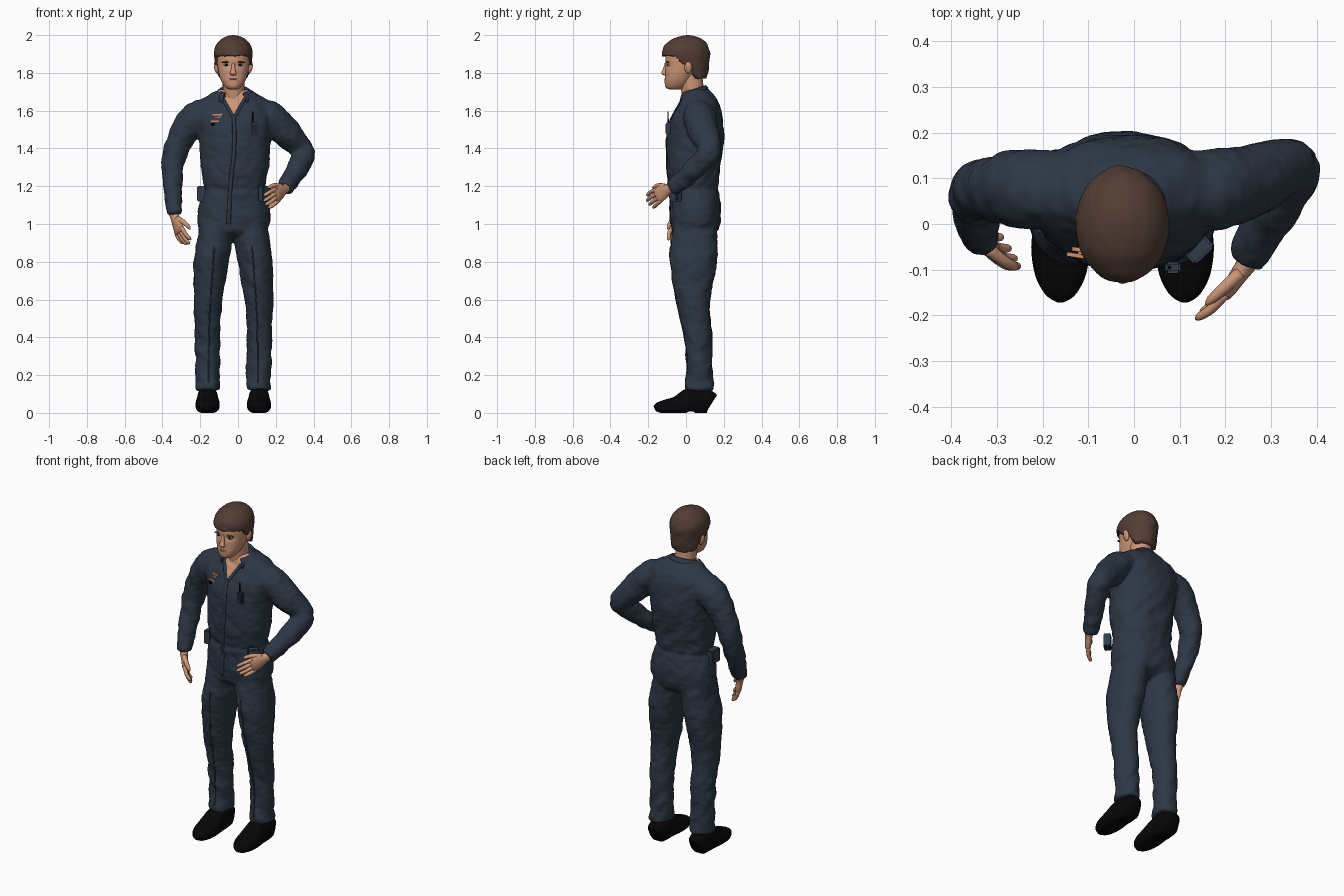
import bpy, bmesh, math
from mathutils import Vector, Matrix, noise
from mathutils.bvhtree import BVHTree

if "Cube" in bpy.data.objects:
    bpy.data.objects.remove(bpy.data.objects["Cube"])

CX = -0.025  # the figure's own centre line


def material(name, rgb):
    m = bpy.data.materials.new(name)
    m.diffuse_color = (*rgb, 1)
    m.use_nodes = True
    m.node_tree.nodes["Principled BSDF"].inputs["Base Color"].default_value = m.diffuse_color
    return m


NAVY = material("navy cloth", (0.026, 0.039, 0.06))
DARK = material("dark navy trim", (0.013, 0.019, 0.03))
SKIN = material("skin", (0.6, 0.3, 0.185))
HAIR = material("brown hair", (0.085, 0.047, 0.034))
BLACK = material("black leather", (0.002, 0.002, 0.0022))
SLATE = material("slate pouch", (0.03, 0.046, 0.07))
ORANGE = material("orange patch", (0.65, 0.27, 0.14))
LIP = material("lip", (0.42, 0.17, 0.12))
WHITE = material("eye white", (0.5, 0.42, 0.38))


def spline(p, steps):
    """Catmull-Rom through tuples of any length."""
    p = [Vector(q) for q in p]
    out = []
    for i in range(len(p) - 1):
        a, b, c, d = p[max(i - 1, 0)], p[i], p[i + 1], p[min(i + 2, len(p) - 1)]
        for s in range(steps):
            t = s / steps
            out.append(0.5 * (2 * b + (c - a) * t + (2 * a - 5 * b + 4 * c - d) * t * t
                              + (3 * b - a - 3 * c + d) * t ** 3))
    return out + [p[-1]]


def loft(bm, rings, steps=4, seg=24, ref=(0, 1, 0), level=False, power=1.0):
    """Skin rings (x, y, z, side radius, radius along ref) into a closed tube."""
    rings = [r if len(r) == 5 else (*r, r[3]) for r in rings]
    pts, ref, loops = spline(rings, steps), Vector(ref), []
    for i, p in enumerate(pts):
        n = Vector((pts[min(i + 1, len(pts) - 1)] - pts[max(i - 1, 0)])[:3]).normalized()
        if level:
            n = Vector((0, 0, 1))
        v = (ref - n * n.dot(ref)).normalized()
        u = v.cross(n)
        loop = []
        for k in range(seg):
            a = 2 * math.pi * k / seg
            c, s = math.cos(a), math.sin(a)
            c, s = math.copysign(abs(c) ** power, c), math.copysign(abs(s) ** power, s)
            loop.append(bm.verts.new(Vector(p[:3]) + u * c * max(p[3], .001) + v * s * max(p[4], .001)))
        loops.append(loop)
    for a, b in zip(loops, loops[1:]):
        for k in range(seg):
            bm.faces.new((a[k], a[(k + 1) % seg], b[(k + 1) % seg], b[k]))
    bm.faces.new(loops[0][::-1])
    bm.faces.new(loops[-1])


def finish(name, bm, *mats, smooth=True):
    bmesh.ops.recalc_face_normals(bm, faces=bm.faces[:])
    me = bpy.data.meshes.new(name)
    bm.to_mesh(me)
    bm.free()
    ob = bpy.data.objects.new(name, me)
    bpy.context.collection.objects.link(ob)
    for m in mats:
        me.materials.append(m)
    me.polygons.foreach_set("use_smooth", [smooth] * len(me.polygons))
    return ob


def tube(name, rings, mat, **kw):
    bm = bmesh.new()
    loft(bm, rings, **kw)
    return finish(name, bm, mat)


def ball(name, loc, radii, mat, tilt=0):
    bm = bmesh.new()
    bmesh.ops.create_uvsphere(bm, u_segments=16, v_segments=10, radius=1)
    bm.transform(Matrix.Translation(loc) @ Matrix.Rotation(tilt, 4, 'Y') @ Matrix.Diagonal((*radii, 1)))
    return finish(name, bm, mat)


def box(name, loc, size, mat, turn=0, bevel=0.005):
    bm = bmesh.new()
    bmesh.ops.create_cube(bm, size=1)
    bm.transform(Matrix.Translation(loc) @ Matrix.Rotation(turn, 4, 'Z') @ Matrix.Diagonal((*size, 1)))
    if bevel:
        bmesh.ops.bevel(bm, geom=bm.edges[:], offset=bevel, segments=2, affect='EDGES')
    return finish(name, bm, mat, smooth=False)


# Coverall: torso, legs and sleeves fused into one cloth surface
bm = bmesh.new()
loft(bm, [(-.02, .045, .925, .1, .06), (-.02, .045, .96, .165, .112), (-.02, .05, 1.0, .188, .128),
          (-.02, .05, 1.08, .187, .133), (-.02, .042, 1.19, .165, .128), (-.018, .04, 1.3, .18, .138),
          (-.018, .05, 1.45, .187, .148), (-.02, .057, 1.55, .2, .138), (-.02, .07, 1.63, .195, .106),
          (-.02, .067, 1.675, .145, .083), (-.02, .055, 1.71, .08, .063)], seg=40, level=True, power=.9)
for s in (-1, 1):
    loft(bm, [(CX + s * .09, .047, 1.02, .09, .11), (CX + s * .097, .045, .92, .092, .12),
              (CX + s * .117, .04, .8, .09, .123), (CX + s * .133, .037, .6, .075, .089),
              (CX + s * .136, .05, .5, .068, .077), (CX + s * .136, .064, .4, .066, .072),
              (CX + s * .135, .073, .22, .062, .064), (CX + s * .135, .072, .15, .064, .075),
              (CX + s * .135, .072, .12, .063, .075)], seg=32, level=True)
loft(bm, [(-.08, .07, 1.57, .07), (-.2, .075, 1.57, .086), (-.265, .077, 1.515, .08), (-.31, .076, 1.44, .067),
          (-.347, .065, 1.315, .06), (-.345, .02, 1.18, .05), (-.338, -.022, 1.08, .041),
          (-.336, -.03, 1.05, .039)])
loft(bm, [(.04, .07, 1.57, .07), (.16, .073, 1.565, .086), (.25, .092, 1.49, .078), (.325, .127, 1.41, .062),
          (.347, .115, 1.365, .06), (.305, .025, 1.275, .053), (.262, -.05, 1.21, .044),
          (.25, -.075, 1.19, .041)], ref=(0, 0, 1))
suit = finish("coverall", bm, NAVY, SKIN)
bpy.context.view_layer.objects.active = suit
mod = suit.modifiers.new("fuse", 'REMESH')
mod.mode, mod.voxel_size = 'VOXEL', 0.009
bpy.ops.object.modifier_apply(modifier="fuse")
mod = suit.modifiers.new("relax", 'SMOOTH')
mod.factor, mod.iterations = .5, 6
bpy.ops.object.modifier_apply(modifier="relax")

# Cloth folds, waist seam, and the bare skin in the open neck
me = suit.data
normals = [v.normal.copy() for v in me.vertices]
for v, n in zip(me.vertices, normals):
    x, y, z = v.co
    amount = .009 if z < .45 or 1.12 < z < 1.32 else .006
    fold = noise.noise(Vector((x * 13, y * 13, z * 15 + x * 12))) * amount + .002
    fold += noise.noise(Vector((x * 30, y * 30, z * 45))) * .003
    if abs(x - CX) < .2:
        fold -= .006 * math.exp(-((z - 1.185) / .014) ** 2)
    v.co += n * fold
for p in me.polygons:
    c = p.center
    p.use_smooth = True
    p.material_index = int(c.y < .03 and c.z > 1.565 and abs(c.x + .022) < (c.z - 1.565) * .58)
body = BVHTree.FromPolygons([v.co for v in me.vertices], [p.vertices[:] for p in me.polygons])


def front(x, z, lift=0.0):
    """Point on the front of the coverall."""
    return Vector((x, body.ray_cast(Vector((x, -1, z)), Vector((0, 1, 0)))[0].y - lift, z))


def piping(name, ends, radii, mat, count=14):
    path = spline(ends, count // (len(ends) - 1))
    tube(name, [(*front(x, z), *radii) for x, z in path], mat, steps=2, seg=8)


# Front zip, neck edges and trouser creases
piping("zip_flap", [(-.022, 1.57), (-.02, 1.4), (-.04, 1.2), (-.05, 1.0)], (.011, .006), NAVY, 24)
for s in (-1, 1):
    piping("neck_edge", [(-.022, 1.56), (-.022 + s * .06, 1.665)], (.009, .006), NAVY, 8)
    piping("leg_seam", [(CX + s * .1, .88), (CX + s * .125, .5), (CX + s * .13, .16)], (.004, .003), NAVY, 20)

# Folded collar, open at the front
bm = bmesh.new()
rows = []
for i in range(33):
    a = math.radians(38 + 284 * i / 32)
    z = 1.69 + .045 * (1 - math.cos(a)) / 2
    rows.append([bm.verts.new((-.02 + math.sin(a) * rx, .037 - math.cos(a) * ry, z + dz))
                 for rx, ry, dz in ((.068, .062, -.04), (.078, .068, 0), (.09, .078, -.008), (.106, .092, -.05))])
for a, b in zip(rows, rows[1:]):
    for k in range(3):
        bm.faces.new((a[k], b[k], b[k + 1], a[k + 1]))
collar = finish("collar", bm, NAVY)
collar.modifiers.new("cloth", 'SOLIDIFY').thickness = .006

# Shoes with flat soles and a raised arch
for s, side in ((-1, "right"), (1, "left")):
    bm = bmesh.new()
    x = CX + s * .136
    loft(bm, [(x, .136, .05, .036, .05), (x, .122, .056, .05, .062), (x, .07, .064, .055, .072),
              (x, .015, .06, .056, .07), (x, -.05, .042, .064, .046), (x, -.11, .034, .056, .036),
              (x, -.15, .028, .036, .026), (x, -.166, .022, .012, .014)], ref=(0, 0, 1), power=.75)
    for v in bm.verts:
        v.co.z = max(v.co.z, .008 if .01 < v.co.y < .045 else 0)
    finish(side + "_shoe", bm, BLACK)


# Hands: palm, four fingers and thumb
def hand(name, wrist, d, up, curl):
    w, d, up = Vector(wrist), Vector(d).normalized(), Vector(up)
    s = (up - d * d.dot(up)).normalized()
    curl = Vector(curl)
    bm = bmesh.new()
    at = lambda f, g, h=0: w + d * f + s * g + curl * h
    loft(bm, [(*at(-.04, 0), .024, .027), (*at(0, 0), .022, .027), (*at(.035, .002), .019, .039),
              (*at(.075, 0), .017, .043), (*at(.09, 0), .011, .038)], ref=s, seg=16)
    for k, length in enumerate((.067, .08, .074, .057)):
        g = .031 - .021 * k
        loft(bm, [(*at(.07, g), .012), (*at(.08 + length * .5, g * 1.2, .008), .0105),
                  (*at(.078 + length * .9, g * 1.2, .025), .009), (*at(.08 + length, g * 1.2, .03), .003)],
             ref=s, seg=10, steps=3)
    loft(bm, [(*at(.015, .02), .015), (*at(.05, .048, .015), .013), (*at(.08, .058, .028), .01),
              (*at(.095, .06, .032), .003)], ref=s, seg=10, steps=3)
    finish(name, bm, SKIN)


hand("right_hand", (-.335, -.032, 1.035), (.3, -.27, -.9), (.5, -.8, 0), (.8, .3, 0))
hand("left_hand", (.245, -.09, 1.185), (-.52, -.72, -.4), (0, 0, 1), (-.7, .1, -.3))

# Neck and head
tube("neck", [(-.02, .05, 1.58, .062, .06), (-.022, .036, 1.7, .058, .06), (CX, .02, 1.8, .06, .065)],
     SKIN, level=True)
bm = bmesh.new()
loft(bm, [(CX, -.055, 1.712, .02, .03), (CX, -.054, 1.722, .04, .053), (CX, -.043, 1.75, .06, .07),
          (CX, -.03, 1.785, .074, .081), (CX, -.01, 1.83, .083, .1), (CX, 0, 1.88, .088, .108),
          (CX, 0, 1.93, .084, .1), (CX, 0, 1.965, .06, .075), (CX, 0, 1.98, .02, .02)],
     level=True, seg=48, steps=6, power=.92)
for v in bm.verts:  # eye sockets
    if v.co.y < 0:
        q = ((abs(v.co.x - CX) - .036) / .022) ** 2 + ((v.co.z - 1.842) / .013) ** 2
        v.co.y += .009 * math.exp(-q)
finish("head", bm, SKIN)
tube("nose", [(CX, -.102, 1.853, .008, .01), (CX, -.111, 1.82, .011, .011), (CX, -.116, 1.797, .017, .015),
              (CX, -.106, 1.785, .012, .008)], SKIN, level=True, seg=16)
for s in (-1, 1):
    ball("ear", (CX + s * .09, .012, 1.828), (.012, .02, .032), SKIN, s * .2)
    ball("eye", (CX + s * .036, -.089, 1.841), (.017, .01, .006), WHITE)
    ball("iris", (CX + s * .036, -.095, 1.841), (.009, .006, .006), BLACK)
    ball("eyebrow", (CX + s * .038, -.097, 1.857), (.025, .009, .005), HAIR, s * .12)
for z, r in ((1.768, .003), (1.761, .004)):
    ball("lip", (CX, -.105, z), (.026, .01, r), LIP)

# Hair cap, tucked in below a hairline that drops towards the nape
bm = bmesh.new()
loft(bm, [(CX, .04, 1.75, .075, .06), (CX, .02, 1.8, .088, .096), (CX, .001, 1.86, .098, .122),
          (CX, -.001, 1.91, .102, .127), (CX, .002, 1.95, .09, .111), (CX, .007, 1.98, .062, .076),
          (CX, .01, 1.995, .03, .035), (CX, .01, 2.0, .004, .004)], level=True, seg=64, steps=10)
for v in bm.verts:
    y = v.co.y
    line = 1.888 if y < -.06 else 1.888 - (y + .06) * 1.2 if y < -.02 else 1.84 - max(0, min(1, (y - .02) / .04)) * .07
    line += .006 * noise.noise(Vector((v.co.x * 40, y * 40, 0)))
    v.co.y += .005 * noise.noise(v.co * 25)
    if v.co.z < line:
        v.co = (CX + (v.co.x - CX) * .7, .01 + (v.co.y - .01) * .7, line)
finish("hair", bm, HAIR)

# Chest radio, patches and belt pouches
r = front(.085, 1.505, .022)
box("radio", r, (.034, .024, .066), SLATE)
box("radio_face", r + Vector((0, -.011, 0)), (.024, .004, .05), DARK, bevel=0)
tube("radio_antenna", [(.078, r.y, 1.53, .004), (.078, r.y, 1.595, .003)], BLACK, seg=8)
for x, z, w, h, m in ((-.11, 1.58, .052, .009, ORANGE), (-.108, 1.567, .03, .006, ORANGE),
                      (-.125, 1.545, .045, .009, ORANGE), (-.132, 1.528, .022, .016, BLACK)):
    box("chest_patch", front(x, z, .002), (w, .009, h), m, -.15, 0)
box("right_pouch", (-.195, .02, 1.16), (.045, .075, .08), SLATE)
box("left_pouch", (.142, -.055, 1.16), (.06, .04, .08), SLATE, .75)
